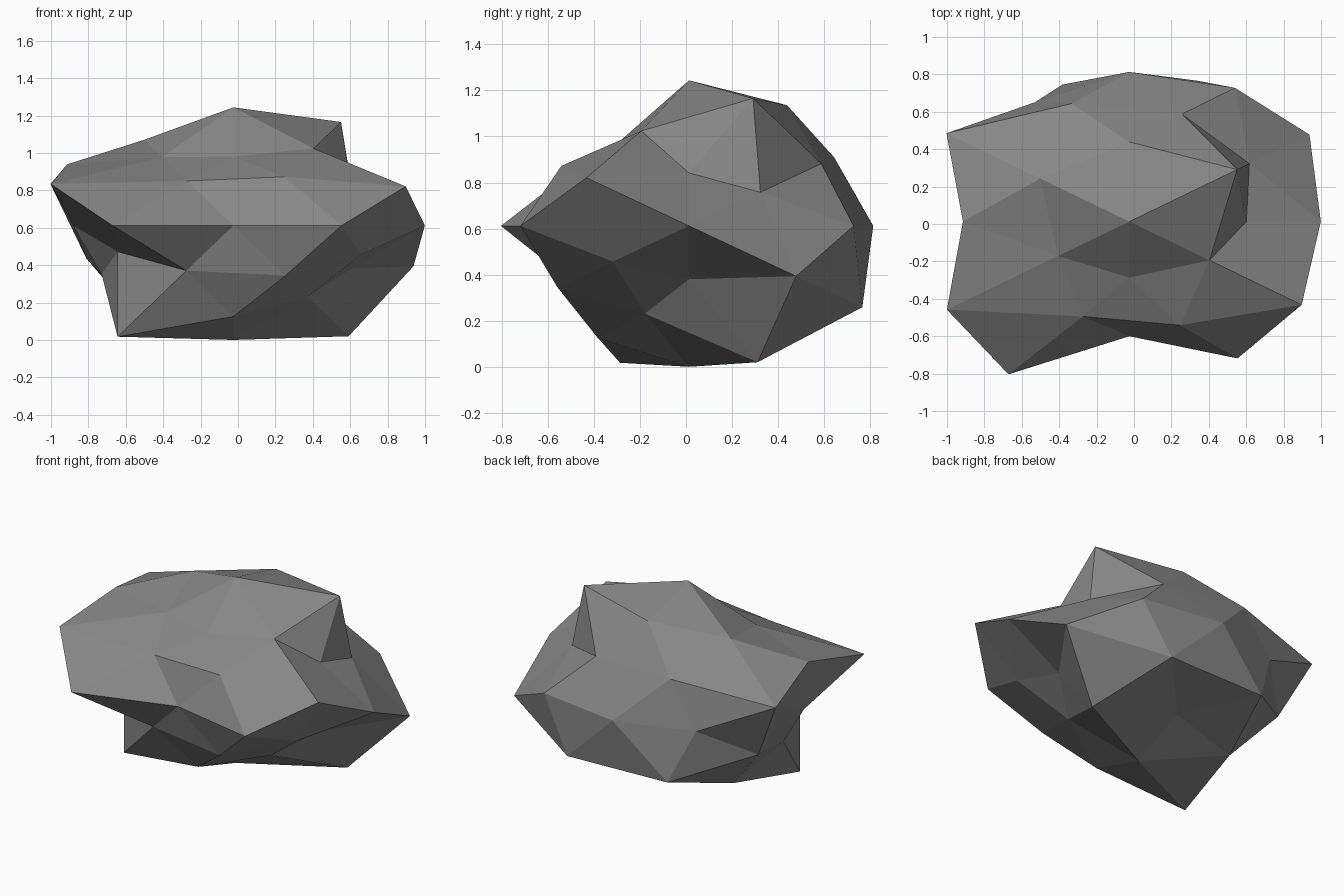
import bpy
import bmesh
import math
from mathutils import Vector

# Remove the default object only
default_cube = bpy.data.objects.get("Cube")
if default_cube:
    bpy.data.objects.remove(default_cube, do_unlink=True)

GOLDEN = (1 + math.sqrt(5)) / 2
STRETCH = Vector((1.28, 1.0, 0.76))      # overall squash of the boulder
CENTRE = Vector((-0.025, 0.013, 0.612))


def sign_variants(direction):
    """All sign combinations of a direction, plus signs first."""
    variants = [()]
    for value in direction:
        choices = (value, -value) if value else (0.0,)
        variants = [done + (choice,) for done in variants for choice in choices]
    return [Vector(variant).normalized() for variant in variants]


# Twice-divided icosahedron: each direction family with its bumpy radii (percent)
families = [
    # corners
    ((1, GOLDEN, 0), (84, 86, 75, 96)),
    ((0, 1, GOLDEN), (81, 69, 57, 75.3)),
    ((GOLDEN, 0, 1), (57.5, 58, 81.7, 64.7)),
    # axis midpoints
    ((1, 0, 0), (80, 67)),
    ((0, 1, 0), (80, 61.3)),
    ((0, 0, 1), (83.1, 80.5)),
    # remaining edge midpoints
    ((1, GOLDEN + 1, GOLDEN), (71, 93, 68.5, 70.5, 78, 90.5, 62.7, 63.5)),
    ((GOLDEN, 1, GOLDEN + 1), (90, 96.3, 67, 62, 74.5, 80, 59.5, 96.7)),
    ((GOLDEN + 1, GOLDEN, 1), (62, 93, 89, 66, 94.4, 75.8, 94.2, 59.7)),
]

# Skin the unit sphere first, then push every corner in or out
bm = bmesh.new()
radius_of = {}
for direction, radii in families:
    for unit, radius in zip(sign_variants(direction), radii):
        radius_of[bm.verts.new(unit)] = radius / 100
bmesh.ops.convex_hull(bm, input=list(bm.verts))
bmesh.ops.recalc_face_normals(bm, faces=list(bm.faces))
for vert, radius in radius_of.items():
    vert.co = CENTRE + vert.co * STRETCH * radius

mesh = bpy.data.meshes.new("boulder")
bm.to_mesh(mesh)
bm.free()

# Plain grey stone, flat facets
stone = bpy.data.materials.new("stone_grey")
stone.use_nodes = True
grey = (0.246, 0.246, 0.246, 1.0)
stone.diffuse_color = grey
stone.node_tree.nodes["Principled BSDF"].inputs["Base Color"].default_value = grey
mesh.materials.append(stone)

boulder = bpy.data.objects.new("boulder", mesh)
bpy.context.collection.objects.link(boulder)
